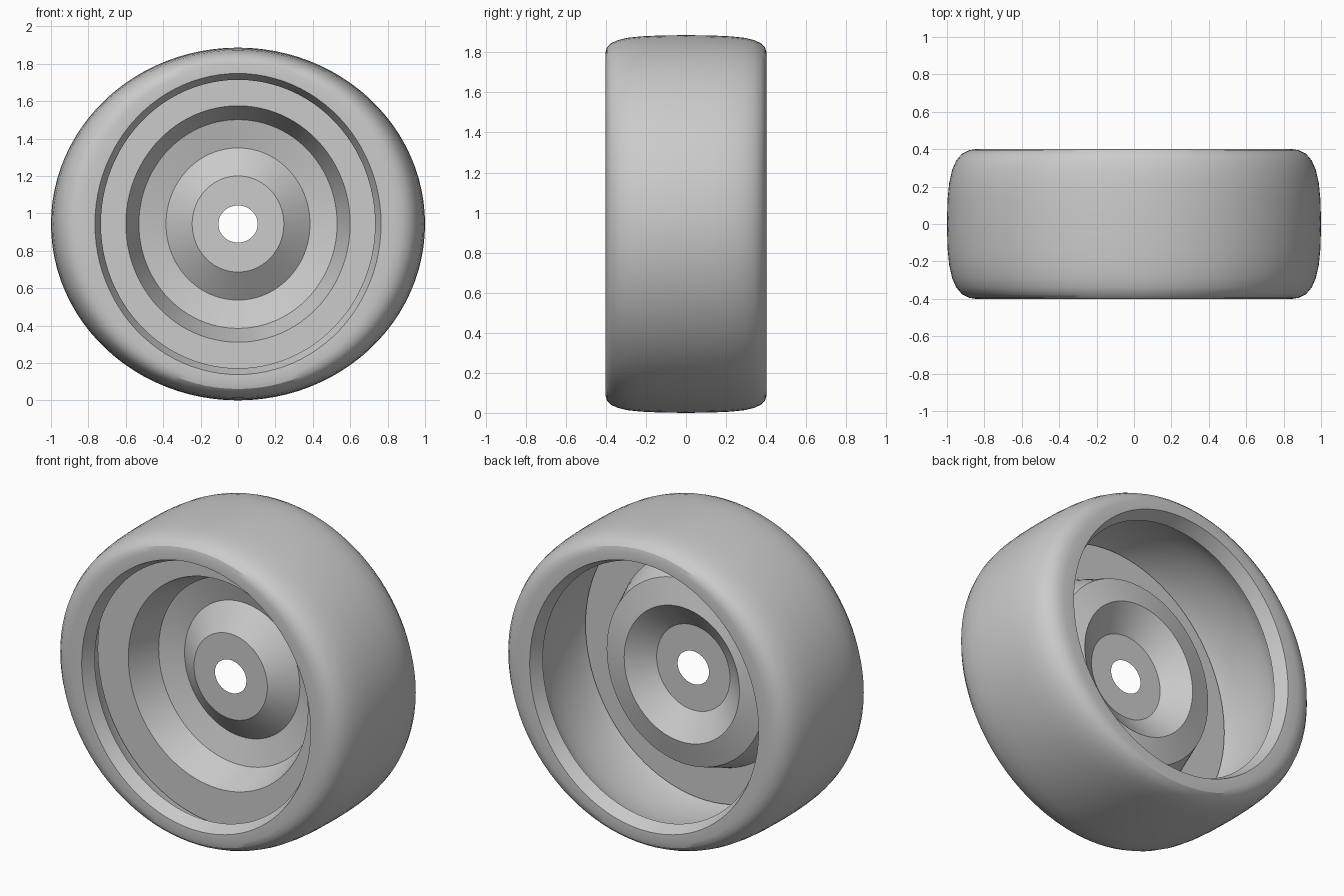
import bpy, bmesh, math

if "Cube" in bpy.data.objects:
    bpy.data.objects.remove(bpy.data.objects["Cube"])

CZ = 0.943   # axle height
SEG = 96


def lathe(name, rings, closed):
    """Loft elliptical rings (x radius, z radius, y) around the axle."""
    bm = bmesh.new()
    loops = []
    for rx, rz, y in rings:
        loops.append([bm.verts.new((rx * math.cos(2 * math.pi * i / SEG), y,
                                    CZ + rz * math.sin(2 * math.pi * i / SEG)))
                      for i in range(SEG)])
    pairs = list(zip(loops, loops[1:]))
    if closed:
        pairs.append((loops[-1], loops[0]))
    for a, b in pairs:
        for i in range(SEG):
            j = (i + 1) % SEG
            bm.faces.new((a[i], a[j], b[j], b[i]))
    bmesh.ops.recalc_face_normals(bm, faces=bm.faces)
    me = bpy.data.meshes.new(name)
    bm.to_mesh(me)
    bm.free()
    ob = bpy.data.objects.new(name, me)
    bpy.context.collection.objects.link(ob)
    bpy.ops.object.select_all(action='DESELECT')
    ob.select_set(True)
    bpy.context.view_layer.objects.active = ob
    bpy.ops.object.shade_smooth_by_angle(angle=math.radians(28))
    return ob


# tyre: half of the section from tread centre, round the lip, to the inner liner
half = [
    (1.000, 0.943, 0.00), (0.997, 0.941, 0.13), (0.988, 0.937, 0.22),
    (0.972, 0.930, 0.29), (0.950, 0.918, 0.34), (0.920, 0.902, 0.375),
    (0.880, 0.882, 0.395), (0.835, 0.855, 0.402), (0.765, 0.805, 0.400),
    (0.733, 0.771, 0.320), (0.775, 0.812, 0.295), (0.805, 0.840, 0.25),
    (0.826, 0.862, 0.18), (0.838, 0.875, 0.09), (0.842, 0.880, 0.00),
]
front = [(rx, rz, -y) for rx, rz, y in half]
back = half[1:-1][::-1]
lathe("tyre", front + back, True)

# wheel disc: flat outer ring, dished wall, raised hub with axle hole
lathe("wheel_disc", [
    (0.805, 0.848, -0.19), (0.600, 0.632, -0.19), (0.530, 0.558, 0.00),
    (0.385, 0.407, 0.04), (0.245, 0.257, -0.07), (0.105, 0.099, -0.07),
], False)
